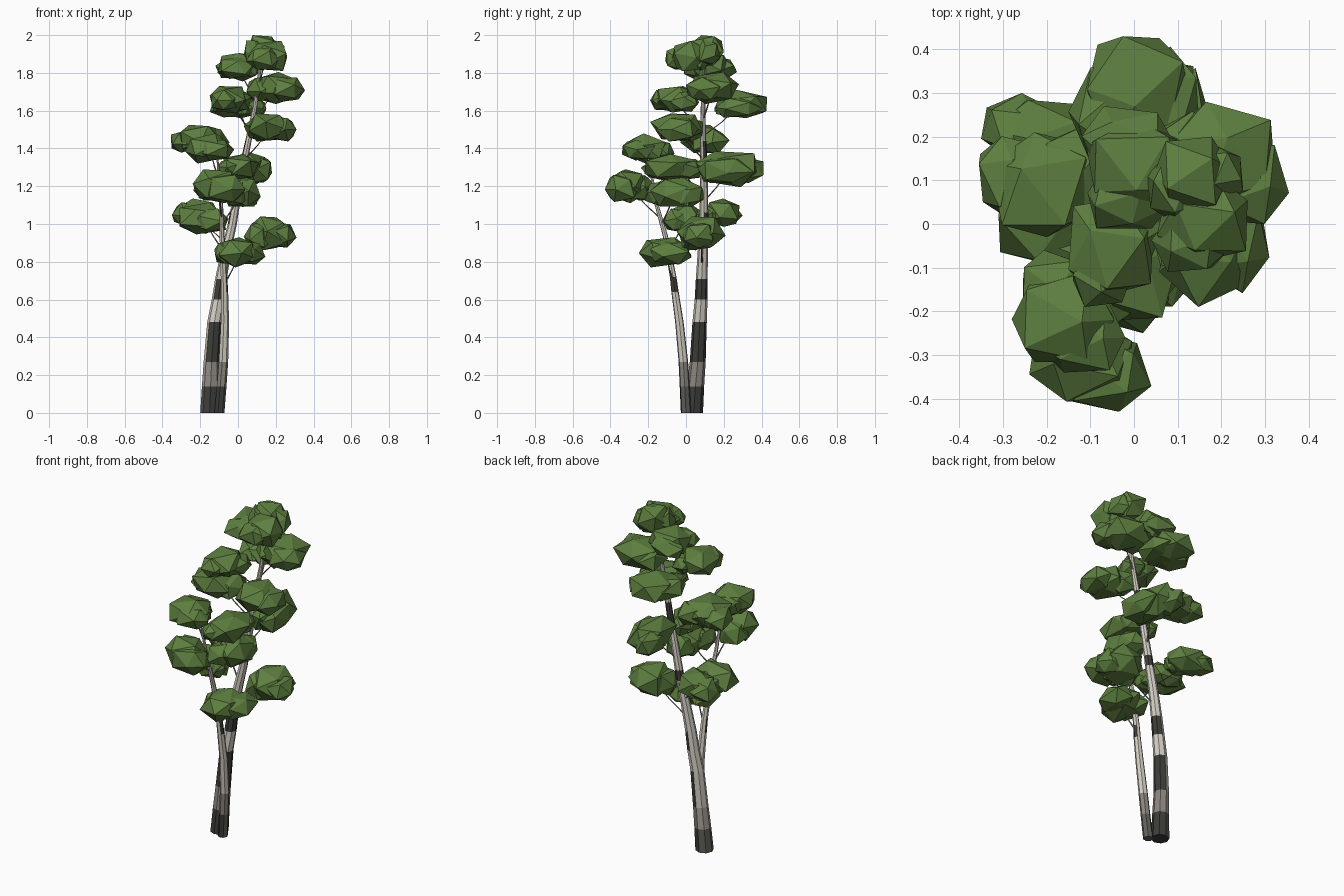
import bpy, bmesh, math, random
from mathutils import Vector, Euler

cube = bpy.data.objects.get("Cube")
if cube:
    bpy.data.objects.remove(cube, do_unlink=True)
random.seed(5)


def make_material(name, rgb):
    mat = bpy.data.materials.new(name)
    mat.use_nodes = True
    colour = (*rgb, 1)
    mat.diffuse_color = colour
    mat.node_tree.nodes["Principled BSDF"].inputs["Base Color"].default_value = colour
    return mat


leaf = make_material("leaf green", (0.11, 0.21, 0.05))
barks = [make_material("pale bark", (0.66, 0.62, 0.55)),
         make_material("warm grey bark", (0.45, 0.41, 0.36)),
         make_material("grey bark", (0.26, 0.24, 0.21)),
         make_material("charcoal bark", (0.12, 0.12, 0.105)),
         make_material("dark bark", (0.045, 0.045, 0.04))]
PALE, WARM, GREY, CHARCOAL, DARK = range(5)


def add_object(name, bm, materials):
    mesh = bpy.data.meshes.new(name)
    bmesh.ops.recalc_face_normals(bm, faces=bm.faces)
    bm.to_mesh(mesh)
    bm.free()
    for mat in materials:
        mesh.materials.append(mat)
    obj = bpy.data.objects.new(name, mesh)
    bpy.context.collection.objects.link(obj)


def tube(bm, path, sides, bands):
    """Sweep a polygon along (x, y, z, radius) points; bands colours each section."""
    rings = []
    for x, y, z, r in path:
        ring = []
        for i in range(sides):
            a = math.tau * i / sides
            ring.append(bm.verts.new((x + r * math.cos(a), y + r * math.sin(a), z)))
        rings.append(ring)
    for k, (low, high) in enumerate(zip(rings, rings[1:])):
        for i in range(sides):
            j = (i + 1) % sides
            face = bm.faces.new((low[i], low[j], high[j], high[i]))
            face.material_index = bands(k, i)
    bm.faces.new(rings[0]).material_index = bands(0, 0)
    bm.faces.new(rings[-1])


# Trunks: the main stem is paler on its back left and dark in patches elsewhere
main_path = [
    (-.15, .04, 0, .05), (-.145, .05, .14, .046), (-.14, .062, .27, .042),
    (-.125, .072, .48, .038), (-.105, .08, .6, .034), (-.09, .083, .71, .031),
    (-.06, .09, .87, .027), (-.03, .095, 1, .024), (-.02, .095, 1.06, .023),
    (.03, .095, 1.32, .019), (.055, .09, 1.44, .017), (.09, .09, 1.62, .012),
    (.12, .1, 1.86, .006)]
slim_path = [
    (-.1, 0, 0, .028), (-.088, -.007, .14, .027), (-.078, -.014, .27, .026),
    (-.07, -.035, .48, .023), (-.072, -.058, .64, .02), (-.075, -.068, .72, .018),
    (-.085, -.11, .94, .014), (-.09, -.155, 1.1, .011), (-.11, -.2, 1.36, .005)]


def main_bands(k, i):
    back_left = i in (2, 3, 4)
    if k == 0:
        return CHARCOAL if back_left else DARK
    if k == 1:
        return WARM if back_left else GREY
    if k in (2, 4):
        return PALE if back_left else DARK
    return DARK if k in (7, 9) and i < 5 else PALE


def slim_bands(k, i):
    if k == 0:
        return DARK if i in (3, 4, 5) else CHARCOAL
    if k == 1:
        return GREY
    return DARK if k == 4 and i % 3 == 0 else PALE


for name, path, sides, bands in (
        ("main_trunk", main_path, 8, main_bands),
        ("slim_trunk", slim_path, 7, slim_bands)):
    bm = bmesh.new()
    tube(bm, path, sides, bands)
    add_object(name, bm, barks)


# Foliage: each clump is three faceted lobes fitted to a flattened box
def clump(name, centre, half):
    bm = bmesh.new()
    turn = random.uniform(0, math.tau)
    for size, shift, angle in ((1, 0, 0), (.8, .55, turn), (.75, .6, turn + 2.4)):
        spin = Euler([random.uniform(0, math.tau) for _ in range(3)]).to_matrix()
        offset = Vector((math.cos(angle), math.sin(angle), -.2)) * shift
        lobe = bmesh.ops.create_icosphere(bm, subdivisions=1, radius=size)["verts"]
        for v in lobe:
            v.co = spin @ v.co * random.uniform(.85, 1.15) + offset
    for axis in range(3):
        values = [v.co[axis] for v in bm.verts]
        low, high = min(values), max(values)
        for v in bm.verts:
            t = 2 * (v.co[axis] - low) / (high - low) - 1
            v.co[axis] = centre[axis] + half[axis] * math.copysign(abs(t) ** .85, t)
    add_object(name, bm, [leaf])


# Centre x, y, z, then half width, half depth, half height
clumps = [
    (.14, .1, 1.92, .11, .1, .08), (.15, .01, 1.89, .11, .12, .08),
    (0, .13, 1.83, .12, .14, .075), (.2, .14, 1.72, .155, .14, .085),
    (-.04, -.06, 1.66, .11, .13, .07), (0, .29, 1.635, .15, .14, .075),
    (.17, -.05, 1.51, .14, .14, .075), (-.2, .1, 1.45, .155, .13, .075),
    (-.15, -.2, 1.4, .13, .14, .08), (.07, .23, 1.29, .11, .18, .095),
    (0, -.07, 1.3, .11, .17, .07), (-.1, -.3, 1.2, .14, .13, .09),
    (.02, -.06, 1.17, .1, .16, .08), (-.22, .19, 1.06, .13, .11, .075),
    (-.18, 0, 1.03, .13, .12, .085), (.17, .08, .95, .14, .13, .09),
    (.01, -.11, .85, .135, .14, .08)]


def stem_point(path, z):
    for a, b in zip(path, path[1:]):
        if a[2] <= z <= b[2]:
            t = (z - a[2]) / (b[2] - a[2])
            return Vector(a[:3]).lerp(Vector(b[:3]), t)
    return Vector(path[-1][:3])


# Branches: a thin bent twig climbs from the nearest trunk into every clump
twigs = bmesh.new()
for n, values in enumerate(clumps):
    centre, half = Vector(values[:3]), values[3:]
    clump("foliage_clump_%d" % (n + 1), centre, half)
    foot_z = centre.z - .17
    stem = min((main_path, slim_path),
               key=lambda p: (stem_point(p, foot_z) - centre).length)
    start = stem_point(stem, foot_z)
    middle = start.lerp(centre, .5) + Vector((0, 0, -.01))
    tube(twigs, [(*start, .006), (*middle, .004), (*centre, .002)], 5,
         lambda k, i: GREY)
add_object("branches", twigs, barks)
